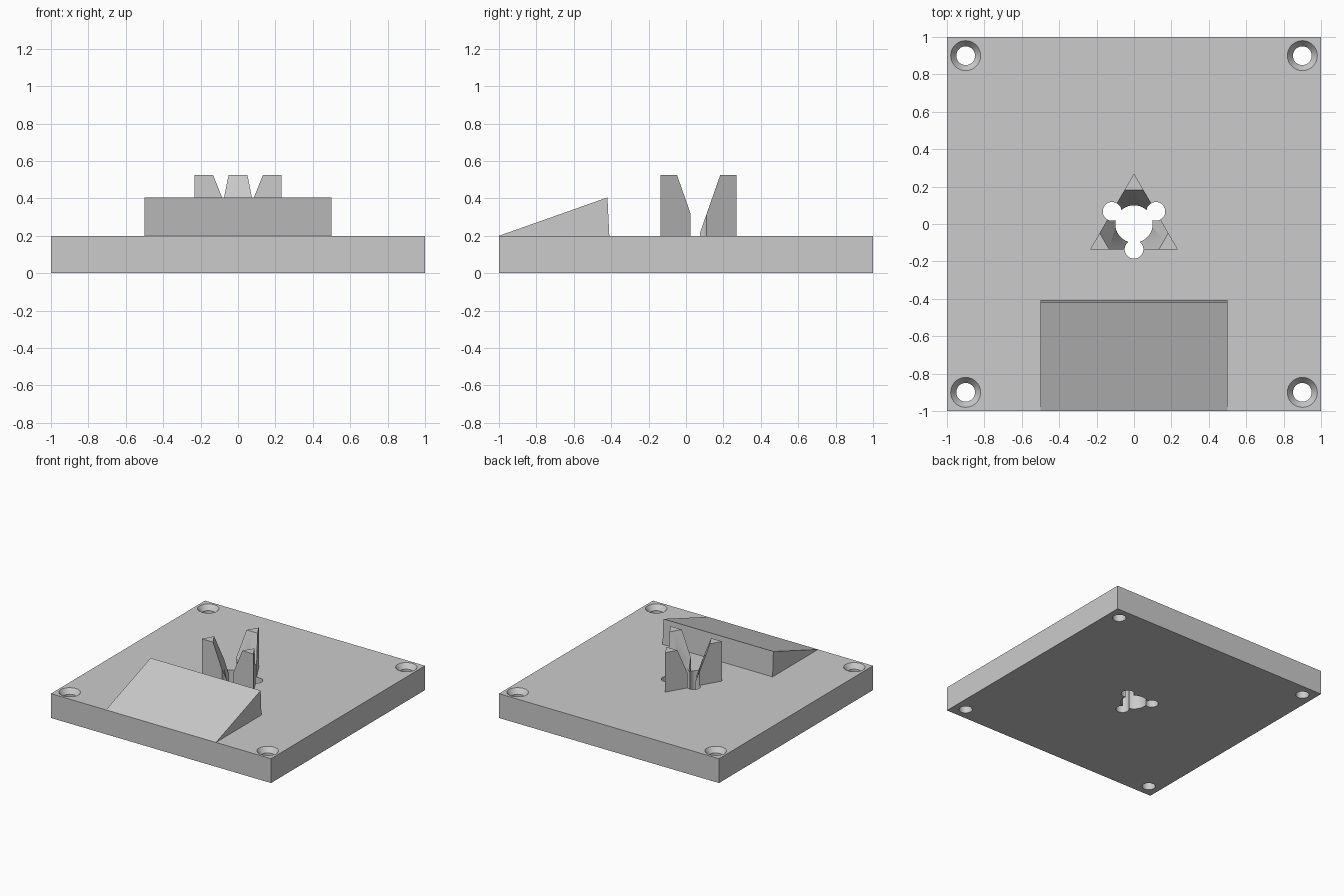
import bpy
import bmesh
from math import radians, pi, cos, sin

if "Cube" in bpy.data.objects:
    bpy.data.objects.remove(bpy.data.objects["Cube"])

grey = bpy.data.materials.new("plain grey")
grey.use_nodes = True
grey.diffuse_color = (0.6, 0.6, 0.6, 1)
grey.node_tree.nodes["Principled BSDF"].inputs["Base Color"].default_value = (0.6, 0.6, 0.6, 1)

PLATE_TOP = 0.2
PRONG_TOP = 0.525
TRI_RADIUS = 0.27
SEGMENTS = 64


def add_object(name, bm):
    bmesh.ops.recalc_face_normals(bm, faces=bm.faces)
    mesh = bpy.data.meshes.new(name)
    bm.to_mesh(mesh)
    bm.free()
    mesh.materials.append(grey)
    obj = bpy.data.objects.new(name, mesh)
    bpy.context.collection.objects.link(obj)
    return obj


def frustum(name, x, y, z0, z1, r0, r1, sides=SEGMENTS, turn=0.0):
    """Upright prism, cylinder or cone section between two heights."""
    bm = bmesh.new()
    rings = []
    for z, r in ((z0, r0), (z1, r1)):
        angles = [turn + 2 * pi * i / sides for i in range(sides)]
        rings.append([bm.verts.new((x + r * cos(a), y + r * sin(a), z)) for a in angles])
    for i in range(sides):
        j = (i + 1) % sides
        bm.faces.new((rings[0][i], rings[0][j], rings[1][j], rings[1][i]))
    for ring in rings:
        bm.faces.new(ring)
    return add_object(name, bm)


def cut(target, cutters):
    """Subtract each cutter and bake the result."""
    for c in cutters:
        mod = target.modifiers.new("cut", "BOOLEAN")
        mod.operation = "DIFFERENCE"
        mod.solver = "EXACT"
        mod.object = c
    bpy.context.view_layer.update()
    baked = bpy.data.meshes.new_from_object(
        target.evaluated_get(bpy.context.evaluated_depsgraph_get()))
    target.modifiers.clear()
    target.data = baked


# Base plate
bm = bmesh.new()
bmesh.ops.create_cube(bm, size=2)
for v in bm.verts:
    v.co.z = PLATE_TOP if v.co.z > 0 else 0
base_plate = add_object("base_plate", bm)

# Triangular post
prongs = frustum("prongs", 0, 0, PLATE_TOP, PRONG_TOP, TRI_RADIUS, TRI_RADIUS, 3, pi / 2)

# Central bore with a round lobe at the middle of each triangle side
bores = [frustum("bore_cutter", 0, 0, -0.1, 0.7, 0.1, 0.1)]
for k in range(3):
    a = radians(30 + 120 * k)
    d = TRI_RADIUS / 2
    bores.append(frustum("lobe_cutter", d * cos(a), d * sin(a), -0.1, 0.7, 0.05, 0.05))

# Inverted pyramid that slopes the inner faces of the prongs
SLOPE = 0.35


def pyramid_radius(z):
    return 2 * (0.183 - SLOPE * (PRONG_TOP - z))


low, high = 0.15, 0.6
pyramid = frustum("pyramid_cutter", 0, 0, low, high,
                  pyramid_radius(low), pyramid_radius(high), 3, -pi / 2)

# Countersunk screw holes in the corners
screws = []
SINK = 0.04
for x in (-0.9, 0.9):
    for y in (-0.9, 0.9):
        screws.append(frustum("screw_cutter", x, y, -0.1, 0.3, 0.05, 0.05))
        screws.append(frustum("sink_cutter", x, y, PLATE_TOP - SINK, PLATE_TOP + SINK, 0.05, 0.11))

cut(base_plate, bores + screws)
cut(prongs, bores + [pyramid])
for c in bores + screws + [pyramid]:
    bpy.data.objects.remove(c)

# Sloping ramp at the front
bm = bmesh.new()
profile = [(-1, PLATE_TOP), (-0.42, 0.405), (-0.41, PLATE_TOP)]
face = bm.faces.new([bm.verts.new((-0.5, y, z)) for y, z in profile])
side = bmesh.ops.extrude_face_region(bm, geom=[face])
bmesh.ops.translate(bm, vec=(1, 0, 0),
                    verts=[g for g in side["geom"] if isinstance(g, bmesh.types.BMVert)])
ramp = add_object("ramp", bm)

# Round walls smooth, everything else crisp
for obj in (base_plate, prongs):
    bpy.ops.object.select_all(action="DESELECT")
    obj.select_set(True)
    bpy.context.view_layer.objects.active = obj
    bpy.ops.object.shade_smooth_by_angle(angle=radians(25))
